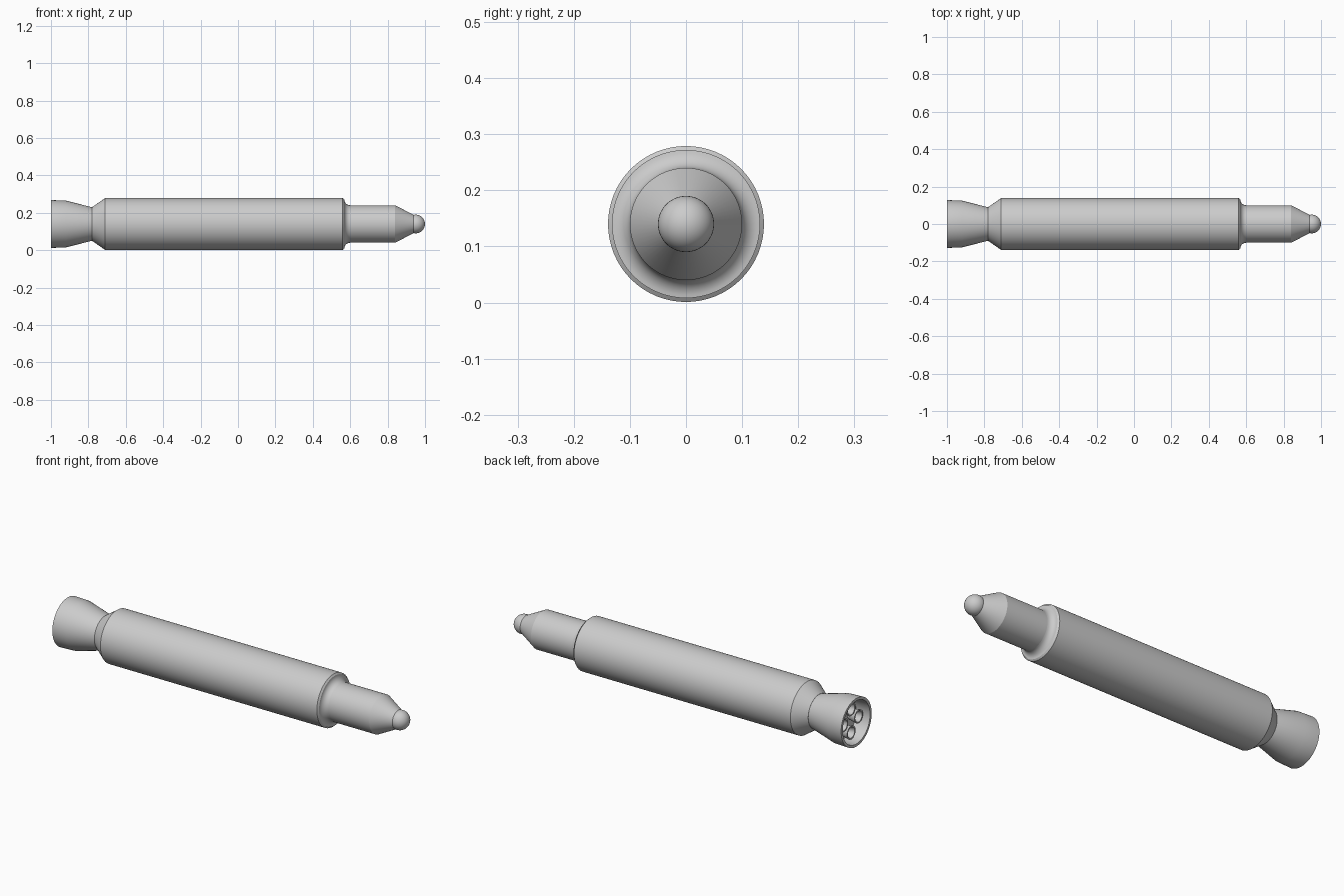
import bpy, bmesh, math
from mathutils import Matrix, Vector

if "Cube" in bpy.data.objects:
    bpy.data.objects.remove(bpy.data.objects["Cube"], do_unlink=True)

AXIS_Z = 0.14

grey = bpy.data.materials.new("plain_grey")
grey.use_nodes = True
colour = (0.6, 0.6, 0.6, 1)
grey.diffuse_color = colour
grey.node_tree.nodes["Principled BSDF"].inputs["Base Color"].default_value = colour


def arc(cx, cr, radius, start, end, steps):
    """Profile points on a circular arc, angles in degrees."""
    points = []
    for i in range(steps + 1):
        a = math.radians(start + (end - start) * i / steps)
        points.append((cx + radius * math.cos(a), cr + radius * math.sin(a)))
    return points


def lathe(name, profile, y=0, z=AXIS_Z, sides=64):
    """Spin (x, radius) points around an axis parallel to x."""
    bm = bmesh.new()
    verts = [bm.verts.new((x, 0, max(r, 0))) for x, r in profile]
    edges = [bm.edges.new(pair) for pair in zip(verts, verts[1:])]
    bmesh.ops.spin(bm, geom=verts + edges, cent=(0, 0, 0), axis=(1, 0, 0),
                   angle=math.tau, steps=sides, use_merge=True)
    bmesh.ops.remove_doubles(bm, verts=bm.verts, dist=0.0001)
    bmesh.ops.recalc_face_normals(bm, faces=bm.faces)
    bmesh.ops.transform(bm, matrix=Matrix.Translation(Vector((0, y, z))), verts=bm.verts)
    mesh = bpy.data.meshes.new(name)
    bm.to_mesh(mesh)
    bm.free()
    mesh.materials.append(grey)
    obj = bpy.data.objects.new(name, mesh)
    bpy.context.collection.objects.link(obj)
    bpy.ops.object.select_all(action='DESELECT')
    obj.select_set(True)
    bpy.context.view_layer.objects.active = obj
    bpy.ops.object.shade_smooth_by_angle(angle=math.radians(25))
    return obj


# Main body with tapered tail and filleted front shoulder
lathe("main_body", [(-0.78, 0), (-0.78, 0.09), (-0.71, 0.139), (0.56, 0.139),
                    (0.568, 0.128)] + arc(0.6, 0.132, 0.032, 180, 270, 8) + [(0.6, 0)])

# Narrow front stage, its cone and the rounded tip
lathe("front_stage", [(0.59, 0), (0.59, 0.1), (0.84, 0.1), (0.945, 0.046), (0.945, 0)])
lathe("nose_tip", arc(0.95, 0, 0.05, 180, 0, 20))

# Flared tail skirt with a recessed rear
lathe("tail_skirt", [(-0.77, 0), (-0.77, 0.087), (-0.92, 0.125), (-1, 0.128),
                     (-1, 0.114), (-0.92, 0.111), (-0.92, 0)])

# Four hollow engine nozzles inside the skirt
for i in range(4):
    angle = i * math.pi / 2
    lathe(f"engine_nozzle_{i + 1}",
          [(-0.915, 0), (-0.915, 0.024), (-0.97, 0.036), (-0.97, 0.029),
           (-0.925, 0.018), (-0.925, 0)],
          y=0.062 * math.cos(angle), z=AXIS_Z + 0.062 * math.sin(angle), sides=32)
